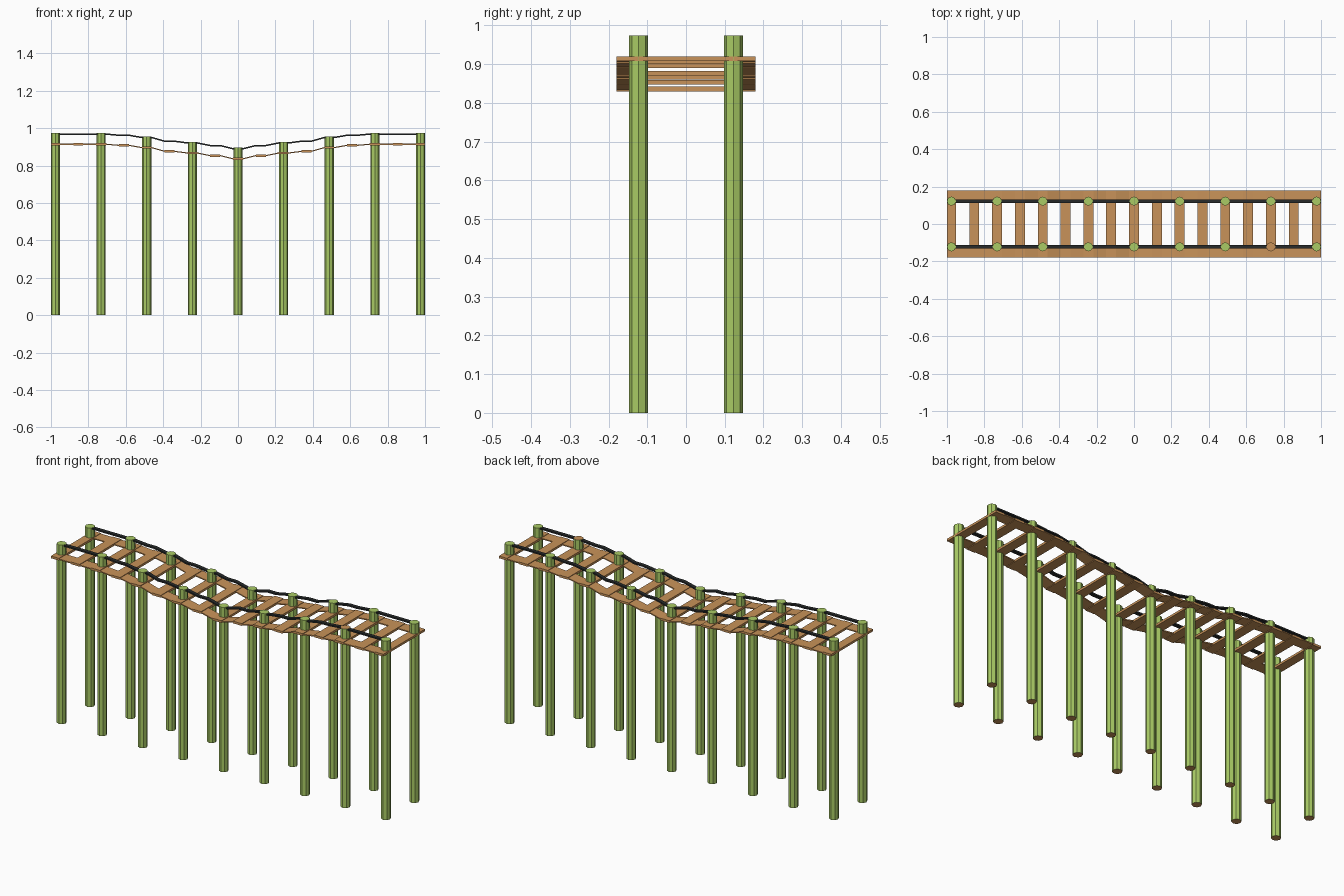
import bpy, bmesh, math

if "Cube" in bpy.data.objects:
    bpy.data.objects.remove(bpy.data.objects["Cube"])


def material(name, rgb):
    m = bpy.data.materials.new(name)
    m.diffuse_color = (*rgb, 1)
    m.use_nodes = True
    m.node_tree.nodes["Principled BSDF"].inputs["Base Color"].default_value = m.diffuse_color
    return m


WOOD = material("tan wood", (0.58, 0.29, 0.10))
GREEN = material("bamboo green", (0.40, 0.60, 0.13))
ROPE = material("dark rope", (0.02, 0.023, 0.023))

STEP, HALF, Y = 0.122, 0.0265, 0.122
# deck top heights from the centre out to one end
TOPS = [0.842, 0.859, 0.873, 0.882, 0.902, 0.914, 0.92, 0.92, 0.92]
THICK = 0.012


def finish(name, bm, mats):
    bmesh.ops.recalc_face_normals(bm, faces=bm.faces)
    me = bpy.data.meshes.new(name)
    bm.to_mesh(me)
    bm.free()
    for m in mats:
        me.materials.append(m)
    ob = bpy.data.objects.new(name, me)
    bpy.context.collection.objects.link(ob)
    return ob


def ribbon(name, path, y0, y1, thick, mat):
    """Flat strip following an x/z path, spanning y0..y1."""
    bm = bmesh.new()
    rings = [[bm.verts.new((x, y, z + dz)) for y, dz in
              ((y0, -thick / 2), (y1, -thick / 2), (y1, thick / 2), (y0, thick / 2))]
             for x, z in path]
    for a, b in zip(rings, rings[1:]):
        for i in range(4):
            j = (i + 1) % 4
            bm.faces.new((a[i], a[j], b[j], b[i]))
    bm.faces.new(rings[0])
    bm.faces.new(rings[-1])
    return finish(name, bm, [mat])


def post(name, x, y, height, wood_top):
    bm = bmesh.new()
    bmesh.ops.create_cone(bm, cap_ends=True, segments=8, radius1=0.0245,
                          radius2=0.0245, depth=height)
    bmesh.ops.translate(bm, verts=bm.verts, vec=(x, y, height / 2))
    bm.normal_update()
    # cut ends show bare wood underneath (and on one top)
    for f in bm.faces:
        if f.normal.z < -0.5 or (wood_top and f.normal.z > 0.5):
            f.material_index = 1
    finish(name, bm, [GREEN, WOOD])


# cross planks and bend path (flat at each plank, sloping between)
path = []
for i in range(-8, 9):
    x, top = i * STEP, TOPS[abs(i)]
    half = HALF if abs(i) < 8 else 1 - 8 * STEP
    ribbon(f"plank_{i + 8}", [(x - half, top - THICK / 2), (x + half, top - THICK / 2)],
           -0.18, 0.18, THICK, WOOD)
    path += [(x - half, top), (x + half, top)]

for s, side in ((-1, "front"), (1, "back")):
    # thin side boards spanning the gaps between planks
    for k in range(16):
        gap = [(x, z - THICK / 2) for x, z in path[2 * k + 1:2 * k + 3]]
        ribbon(f"{side}_side_board_{k}", gap, *sorted((s * 0.116, s * 0.18)), 0.006, WOOD)
    # rope handrail
    rope = [(max(-0.976, min(0.976, x)), z + 0.048) for x, z in path]
    ribbon(f"{side}_rope", rope, s * Y - 0.01, s * Y + 0.01, 0.008, ROPE)
    # posts under every second plank
    for i in range(-8, 9, 2):
        post(f"{side}_post_{i // 2 + 4}", i * STEP, s * Y, TOPS[abs(i)] + 0.054,
             s < 0 and i == 6)
